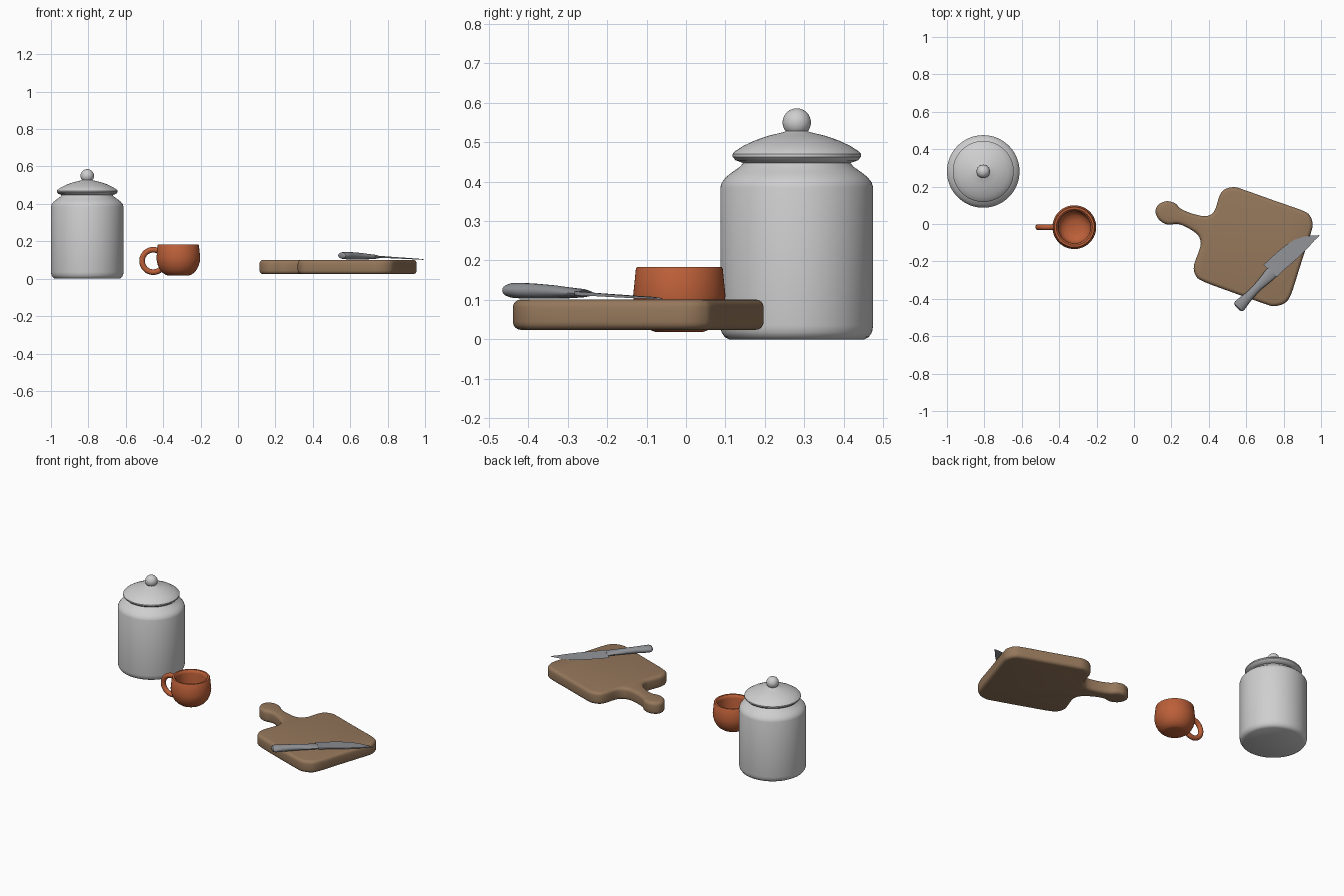
import bpy, bmesh, math
from mathutils import Vector


def material(name, rgb):
    m = bpy.data.materials.new(name)
    m.diffuse_color = (*rgb, 1)
    return m


WHITE = material("pale grey glaze", (0.62, 0.62, 0.62))
CLAY = material("terracotta", (0.50, 0.115, 0.04))
WOOD = material("brown wood", (0.30, 0.185, 0.105))
STEEL = material("steel grey", (0.27, 0.28, 0.30))


def loft(name, rings, mat, angle=40):
    """Skin a list of equal-length point rings and cap both ends."""
    bm = bmesh.new()
    vs = [[bm.verts.new(p) for p in ring] for ring in rings]
    n = len(vs[0])
    for a, b in zip(vs, vs[1:]):
        for i in range(n):
            j = (i + 1) % n
            bm.faces.new((a[i], a[j], b[j], b[i]))
    bm.faces.new(vs[0])
    bm.faces.new(vs[-1])
    bmesh.ops.remove_doubles(bm, verts=bm.verts, dist=1e-5)
    bmesh.ops.recalc_face_normals(bm, faces=bm.faces)
    me = bpy.data.meshes.new(name)
    bm.to_mesh(me)
    bm.free()
    me.materials.append(mat)
    ob = bpy.data.objects.new(name, me)
    bpy.context.collection.objects.link(ob)
    bpy.ops.object.select_all(action='DESELECT')
    ob.select_set(True)
    bpy.context.view_layer.objects.active = ob
    bpy.ops.object.shade_smooth_by_angle(angle=math.radians(angle))
    return ob


def ellipse(c, u, v, n):
    return [c + u * math.cos(2 * math.pi * i / n) + v * math.sin(2 * math.pi * i / n)
            for i in range(n)]


def lathe(name, x, y, profile, mat, n=64):
    loft(name, [ellipse(Vector((x, y, z)), Vector((max(r, 1e-4), 0, 0)),
                        Vector((0, max(r, 1e-4), 0)), n) for r, z in profile], mat)


def smooth_loop(pts, k=5):
    """Closed Catmull-Rom curve through the points."""
    pts = [Vector(p) for p in pts]
    n, out = len(pts), []
    for i in range(n):
        a, b, c, d = (pts[(i + o) % n] for o in (-1, 0, 1, 2))
        for s in range(k):
            t = s / k
            out.append(0.5 * (2 * b + (c - a) * t + (2 * a - 5 * b + 4 * c - d) * t ** 2
                              + (3 * b - a - 3 * c + d) * t ** 3))
    return out


# Jar with lid and knob
JX, JY = -0.806, 0.281
lathe("jar_body", JX, JY, [(0, 0), (0.172, 0), (0.183, 0.006), (0.191, 0.018), (0.194, 0.035),
                           (0.194, 0.385), (0.190, 0.398), (0.180, 0.411), (0.165, 0.423),
                           (0.145, 0.437), (0.134, 0.449), (0, 0.449)], WHITE)
lathe("jar_lid", JX, JY, [(0, 0.447), (0.135, 0.447), (0.155, 0.454), (0.163, 0.463),
                          (0.163, 0.470), (0.157, 0.477), (0.135, 0.491), (0.105, 0.505),
                          (0.070, 0.517), (0.035, 0.525), (0.024, 0.530), (0, 0.530)], WHITE)
lathe("lid_knob", JX, JY, [(0.036 * math.sin(math.pi * i / 16), 0.550 - 0.036 * math.cos(math.pi * i / 16))
                           for i in range(17)], WHITE, 32)

# Cup bowl with hollow inside
CX, CY = -0.319, -0.017
lathe("cup_bowl", CX, CY, [(0, 0.018), (0.058, 0.018), (0.070, 0.022), (0.085, 0.033), (0.098, 0.048),
                           (0.109, 0.070), (0.115, 0.092), (0.117, 0.112), (0.110, 0.180),
                           (0.107, 0.184), (0.096, 0.184), (0.089, 0.178), (0.086, 0.165),
                           (0.088, 0.110), (0.082, 0.078), (0.065, 0.056), (0.035, 0.046),
                           (0, 0.044)], CLAY)

# Cup handle: a ring open where it meets the bowl
rings = []
for i in range(33):
    a = math.radians(56 + (322 - 56) * i / 32)
    d = Vector((math.cos(a), 0, math.sin(a)))
    rings.append(ellipse(Vector((-0.453, CY, 0.095)) + d * 0.060, d * 0.015, Vector((0, 0.015, 0)), 16))
loft("cup_handle", rings, CLAY)

# Cutting board: smooth paddle outline (clockwise) with rounded edges
outline = smooth_loop([
    (0.43, 0.07), (0.457, 0.15), (0.485, 0.185), (0.535, 0.197), (0.59, 0.182), (0.75, 0.125),
    (0.90, 0.072), (0.94, 0.045), (0.955, 0.00), (0.945, -0.05), (0.89, -0.22), (0.84, -0.375),
    (0.805, -0.423), (0.75, -0.439), (0.70, -0.427), (0.53, -0.367), (0.37, -0.307),
    (0.33, -0.275), (0.32, -0.225), (0.345, -0.15), (0.357, -0.105), (0.342, -0.06), (0.29, -0.022),
    (0.235, 0.00), (0.18, -0.003), (0.135, 0.022), (0.115, 0.065), (0.13, 0.103), (0.175, 0.122),
    (0.22, 0.11), (0.25, 0.082), (0.31, 0.056), (0.385, 0.042)])
n = len(outline)
inward = []
for i in range(n):
    t = (outline[(i + 1) % n] - outline[i - 1]).normalized()
    inward.append(Vector((t.y, -t.x)))
rings = []
R, Z0, Z1 = 0.020, 0.024, 0.101
arc = [(R * (1 - math.sin(q)), R * (1 - math.cos(q))) for q in (math.radians(22.5 * s) for s in range(5))]
for off, z in [(o, Z0 + h) for o, h in arc] + [(o, Z1 - h) for o, h in reversed(arc)]:
    rings.append([(*(p + w * off), z) for p, w in zip(outline, inward)])
loft("cutting_board", rings, WOOD)

# Knife handle: oval sections from the butt to the bolster (x, y, half width, z, half height)
along = Vector((0.70, 0.715, -0.05)).normalized()
side = Vector((-0.715, 0.70, 0))
up = Vector((0, 0, 1))
rings = []
for x, y, w, z, h in [(0.552, -0.450, 0.015, 0.124, 0.008), (0.556, -0.446, 0.029, 0.124, 0.016),
                      (0.565, -0.437, 0.034, 0.124, 0.019), (0.590, -0.410, 0.029, 0.123, 0.020),
                      (0.622, -0.378, 0.023, 0.122, 0.019), (0.665, -0.333, 0.023, 0.120, 0.017),
                      (0.700, -0.298, 0.028, 0.118, 0.014), (0.730, -0.266, 0.033, 0.117, 0.011),
                      (0.740, -0.256, 0.031, 0.116, 0.008)]:
    rings.append(ellipse(Vector((x, y, z)), side * w, up * h, 20))
loft("knife_handle", rings, STEEL)

# Knife blade: wedge between the cutting edge (first pair) and the spine (second pair)
rings = []
for ex, ey, sx, sy in [(0.693, -0.218, 0.745, -0.268), (0.715, -0.197, 0.765, -0.283),
                       (0.760, -0.155, 0.800, -0.247), (0.810, -0.115, 0.840, -0.213),
                       (0.860, -0.083, 0.885, -0.173), (0.910, -0.067, 0.930, -0.128),
                       (0.955, -0.061, 0.963, -0.090), (0.990, -0.060, 0.992, -0.062)]:
    f = max(0, min(1, (sx - 0.745) / 0.247))
    z = 0.118 - 0.015 * f
    h = 0.005 - 0.003 * f
    rings.append([(ex, ey, z - 0.004 * (1 - f)), (sx, sy, z - h), (sx, sy, z + h)])
loft("knife_blade", rings, STEEL, 30)
